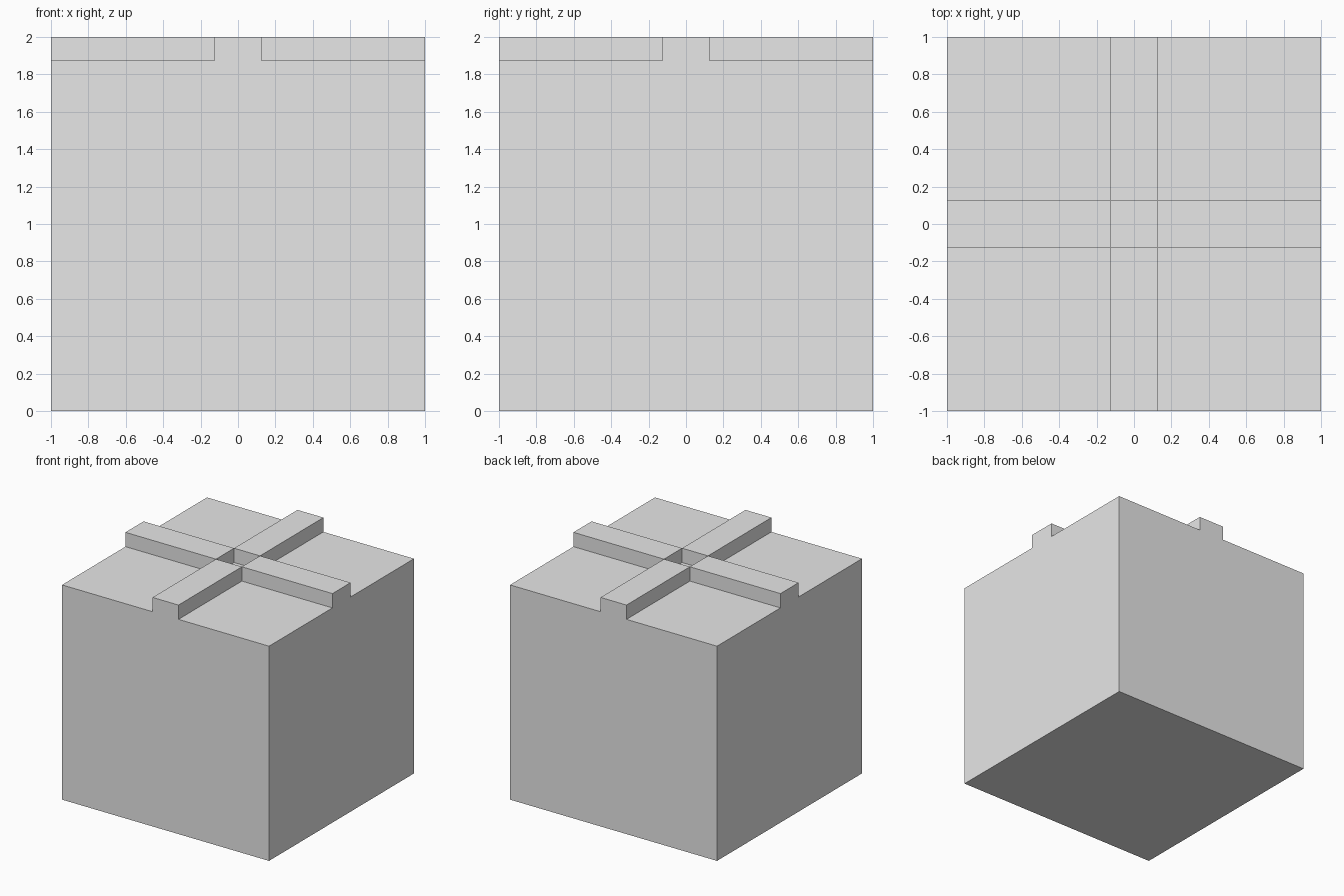
import bpy
import bmesh
from mathutils import Matrix, Vector

if "Cube" in bpy.data.objects:
    bpy.data.objects.remove(bpy.data.objects["Cube"], do_unlink=True)

HALF = 1.0        # half width of the block
DECK = 1.875      # height of the top deck
RIDGE = 0.125     # ridge half width and height

# Plain grey material
GREY = (0.8, 0.8, 0.8, 1.0)
grey = bpy.data.materials.new("light_grey")
grey.use_nodes = True
grey.diffuse_color = GREY
grey.node_tree.nodes["Principled BSDF"].inputs["Base Color"].default_value = GREY

# Block body
bm = bmesh.new()
bmesh.ops.create_cube(bm, size=1.0, matrix=Matrix.Translation((0, 0, DECK / 2))
                      @ Matrix.Diagonal((2 * HALF, 2 * HALF, DECK, 1)))

# Cut the deck into a three by three grid
for axis in (Vector((1, 0, 0)), Vector((0, 1, 0))):
    for side in (-RIDGE, RIDGE):
        deck = [f for f in bm.faces if f.normal.z > 0.5]
        edges = {e for f in deck for e in f.edges}
        verts = {v for f in deck for v in f.verts}
        bmesh.ops.bisect_plane(bm, geom=deck + list(edges) + list(verts),
                               plane_co=axis * side, plane_no=axis)
        bm.normal_update()

# Raise the four arms of the cross, leaving the crossing as a square pit
arms = []
for f in bm.faces:
    c = f.calc_center_median()
    if f.normal.z > 0.5 and (abs(c.x) < RIDGE) != (abs(c.y) < RIDGE):
        arms.append(f)
for f in bmesh.ops.extrude_discrete_faces(bm, faces=arms)["faces"]:
    # Build the walls of each arm down to the deck
    tops = bmesh.ops.extrude_face_region(bm, geom=[f])["geom"]
    bmesh.ops.translate(bm, vec=(0, 0, RIDGE),
                        verts=[v for v in tops if isinstance(v, bmesh.types.BMVert)])
    if f.is_valid:
        bm.faces.remove(f)

# Join the arms to the deck
bmesh.ops.remove_doubles(bm, verts=bm.verts[:], dist=0.0001)
bmesh.ops.recalc_face_normals(bm, faces=bm.faces[:])

mesh = bpy.data.meshes.new("ridged_block")
bm.to_mesh(mesh)
bm.free()
mesh.materials.append(grey)
block = bpy.data.objects.new("ridged_block", mesh)
bpy.context.collection.objects.link(block)
